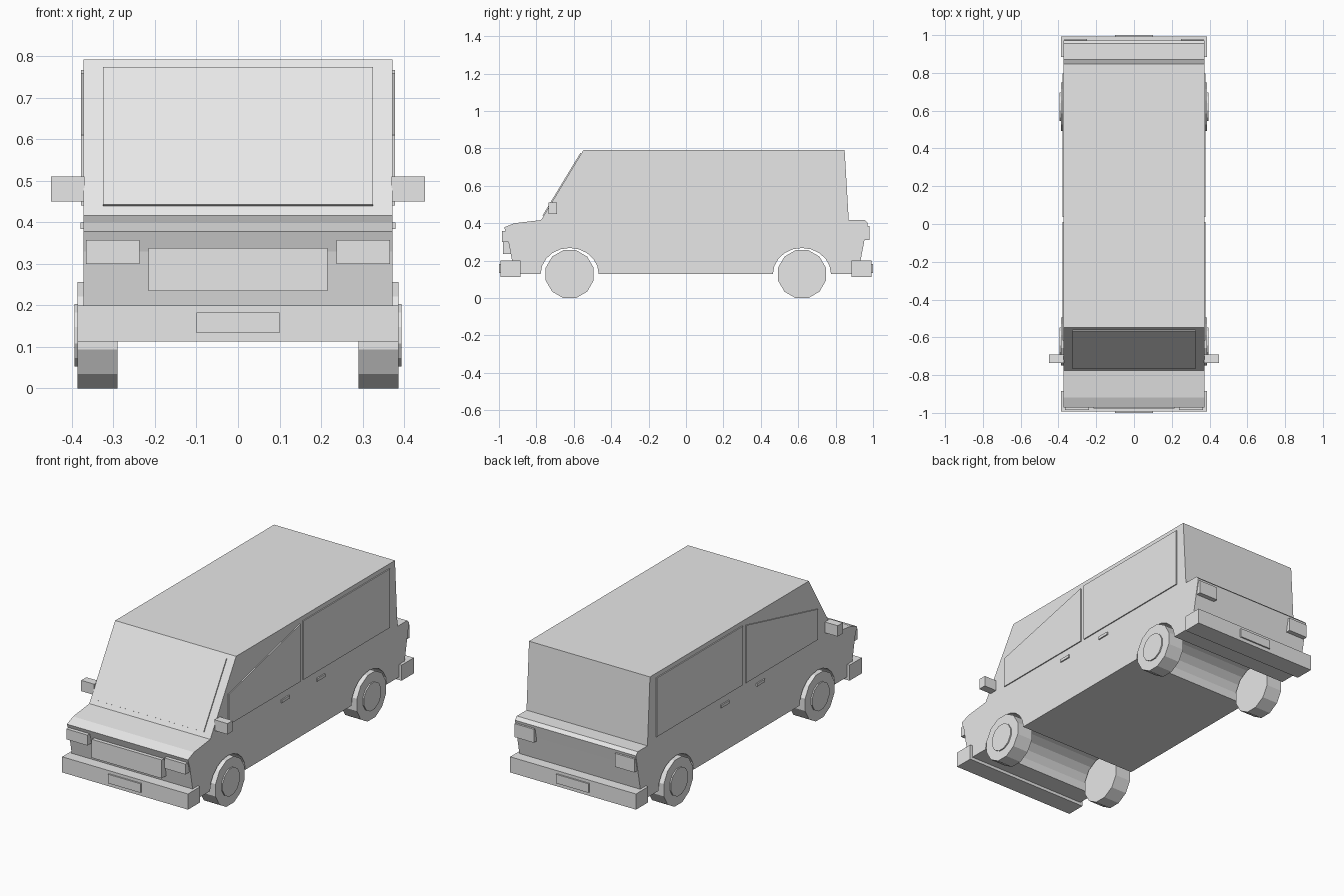
import bpy, bmesh, math
from mathutils import Vector

cube = bpy.data.objects.get("Cube")
if cube:
    bpy.data.objects.remove(cube, do_unlink=True)

grey = bpy.data.materials.new("light_grey")
grey.use_nodes = True
COLOUR = (0.8, 0.8, 0.8, 1)
grey.diffuse_color = COLOUR
grey.node_tree.nodes["Principled BSDF"].inputs["Base Color"].default_value = COLOUR


def prism(name, points, offset):
    """Solid made by sweeping a flat outline along an offset."""
    bm = bmesh.new()
    face = bm.faces.new([bm.verts.new(p) for p in points])
    swept = bmesh.ops.extrude_face_region(bm, geom=[face])["geom"]
    moved = [v for v in swept if isinstance(v, bmesh.types.BMVert)]
    bmesh.ops.translate(bm, verts=moved, vec=Vector(offset))
    bmesh.ops.recalc_face_normals(bm, faces=bm.faces)
    mesh = bpy.data.meshes.new(name)
    bm.to_mesh(mesh)
    bm.free()
    mesh.materials.append(grey)
    obj = bpy.data.objects.new(name, mesh)
    bpy.context.collection.objects.link(obj)
    return obj


def side_prism(name, outline, x0, x1):
    return prism(name, [(x0, y, z) for y, z in outline], (x1 - x0, 0, 0))


def box(name, x, y, z):
    outline = [(y[0], z[0]), (y[1], z[0]), (y[1], z[1]), (y[0], z[1])]
    return side_prism(name, outline, *x)


def ring(y, z, ry, rz, start, end, count):
    """Points along an elliptical arc, angles in degrees."""
    angles = [math.radians(start + (end - start) * i / count) for i in range(count + 1)]
    return [(y + ry * math.cos(a), z + rz * math.sin(a)) for a in angles]


# Body: one side profile with both wheel arches running across the width
FLOOR, HALF = 0.13, 0.372
AXLES = {"front": -0.622, "rear": 0.62}
profile = [(-0.92, FLOOR)]
for axle in AXLES.values():
    profile += ring(axle, FLOOR, 0.155, 0.138, 180, 0, 10)
profile += [(0.92, FLOOR), (0.933, 0.2), (0.958, 0.33), (0.972, 0.40), (0.955, 0.417),
            (0.87, 0.417), (0.848, 0.792), (-0.548, 0.792), (-0.775, 0.417),
            (-0.918, 0.40), (-0.972, 0.378), (-0.955, 0.33), (-0.93, 0.2)]
side_prism("body", profile, -HALF, HALF)

# Windscreen plate, lying on the sloped front
top, base = Vector((0, -0.548, 0.792)), Vector((0, -0.775, 0.417))
low, high = base.lerp(top, 0.06), base.lerp(top, 0.945)
out = Vector((0, -0.375, 0.227)).normalized() * 0.006
wide = Vector((0.325, 0, 0))
prism("windscreen", [low - wide, low + wide, high + wide, high - wide], out)

# Bumpers, number plates, grille
box("front_bumper", (-0.387, 0.387), (-0.992, -0.885), (0.113, 0.2))
box("rear_bumper", (-0.387, 0.387), (0.885, 0.992), (0.113, 0.2))
box("front_plate", (-0.1, 0.1), (-1.0, -0.99), (0.133, 0.183))
box("rear_plate", (-0.1, 0.1), (0.99, 1.0), (0.133, 0.183))
box("grille", (-0.215, 0.215), (-0.978, -0.93), (0.235, 0.338))

front_glass = [(-0.618, 0.44), (0.01, 0.44), (0.01, 0.76), (-0.618, 0.61)]
rear_glass = [(0.037, 0.44), (0.796, 0.44), (0.796, 0.767), (0.037, 0.767)]

# Parts repeated on both sides
for side, s in (("left", 1), ("right", -1)):
    def span(a, b):
        return (s * a, s * b)

    side_prism(side + "_front_window", front_glass, *span(HALF - 0.002, 0.378))
    side_prism(side + "_rear_window", rear_glass, *span(HALF - 0.002, 0.378))
    for place, y in (("front", -0.12), ("rear", 0.193)):
        box(f"{side}_{place}_door_handle", span(0.37, 0.379),
            (y - 0.035, y + 0.035), (0.384, 0.4))
    box(side + "_mirror", span(0.37, 0.45), (-0.735, -0.69), (0.45, 0.51))
    box(side + "_headlight", span(0.237, 0.366), (-0.985, -0.94), (0.30, 0.358))
    box(side + "_tail_light", span(0.25, 0.368), (0.93, 0.98), (0.31, 0.385))
    for place, y in AXLES.items():
        tyre = ring(y, 0.128, 0.1325, 0.1325, 15, 345, 11)
        side_prism(f"{side}_{place}_wheel", tyre, *span(0.29, 0.387))
        hub = ring(y, 0.128, 0.078, 0.078, 15, 345, 11)
        side_prism(f"{side}_{place}_hub", hub, *span(0.38, 0.394))
